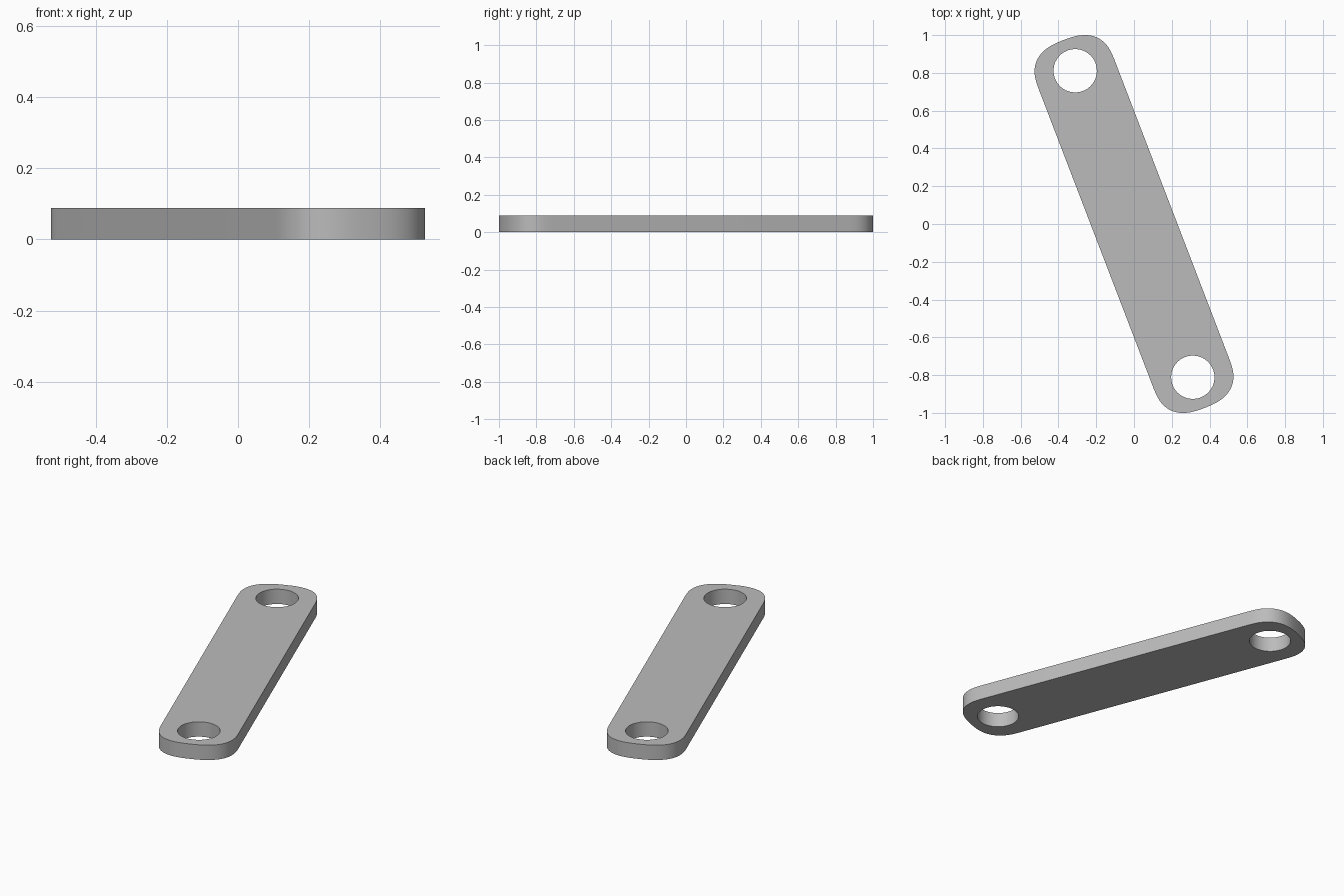
import bpy
import bmesh
from math import sin, cos, pi, radians, copysign
from mathutils import Matrix

cube = bpy.data.objects.get("Cube")
if cube:
    bpy.data.objects.remove(cube)

THICKNESS = 0.088
HALF_WIDTH = 0.215
STRAIGHT = 0.85      # half length of the straight sides
END_DEPTH = 0.193    # how far each rounded end reaches past them
ROUNDNESS = 2.6      # squarish exponent of the end curve
HOLE_RADIUS = 0.115
HOLE_OFFSET = 0.869
TILT = radians(21)
STEPS = 32

metal = bpy.data.materials.new("plain grey")
metal.use_nodes = True
grey = (0.5, 0.5, 0.5, 1)
metal.diffuse_color = grey
metal.node_tree.nodes["Principled BSDF"].inputs["Base Color"].default_value = grey


def end_curve(side):
    """Squarish rounded end of the bar, running counter-clockwise."""
    points = []
    for i in range(STEPS + 1):
        a = pi * i / STEPS
        c, s = cos(a), max(sin(a), 0)
        x = copysign(abs(c) ** (2 / ROUNDNESS), c) * HALF_WIDTH
        y = STRAIGHT + s ** (2 / ROUNDNESS) * END_DEPTH
        points.append((side * x, side * y))
    return points


def circle(y):
    return [(HOLE_RADIUS * cos(2 * pi * i / STEPS),
             y + HOLE_RADIUS * sin(2 * pi * i / STEPS)) for i in range(STEPS)]


def add_loop(bm, points):
    verts = [bm.verts.new((x, y, 0)) for x, y in points]
    return [bm.edges.new((v, verts[i - 1])) for i, v in enumerate(verts)]


# Flat outline with two holes, raised to a plate
bm = bmesh.new()
edges = add_loop(bm, end_curve(1) + end_curve(-1))
for side in (1, -1):
    edges += add_loop(bm, circle(side * HOLE_OFFSET))
bmesh.ops.triangle_fill(bm, use_beauty=True, use_dissolve=False, edges=edges)
raised = bmesh.ops.extrude_face_region(bm, geom=bm.faces[:], use_keep_orig=True)
top = [g for g in raised["geom"] if isinstance(g, bmesh.types.BMVert)]
bmesh.ops.translate(bm, vec=(0, 0, THICKNESS), verts=top)
bmesh.ops.recalc_face_normals(bm, faces=bm.faces[:])
bm.transform(Matrix.Rotation(TILT, 4, "Z"))

mesh = bpy.data.meshes.new("link_bar")
bm.to_mesh(mesh)
bm.free()
mesh.materials.append(metal)
bar = bpy.data.objects.new("link_bar", mesh)
bpy.context.collection.objects.link(bar)

# Smooth walls with crisp rims
bpy.ops.object.select_all(action="DESELECT")
bar.select_set(True)
bpy.context.view_layer.objects.active = bar
bpy.ops.object.shade_smooth_by_angle(angle=radians(30))
